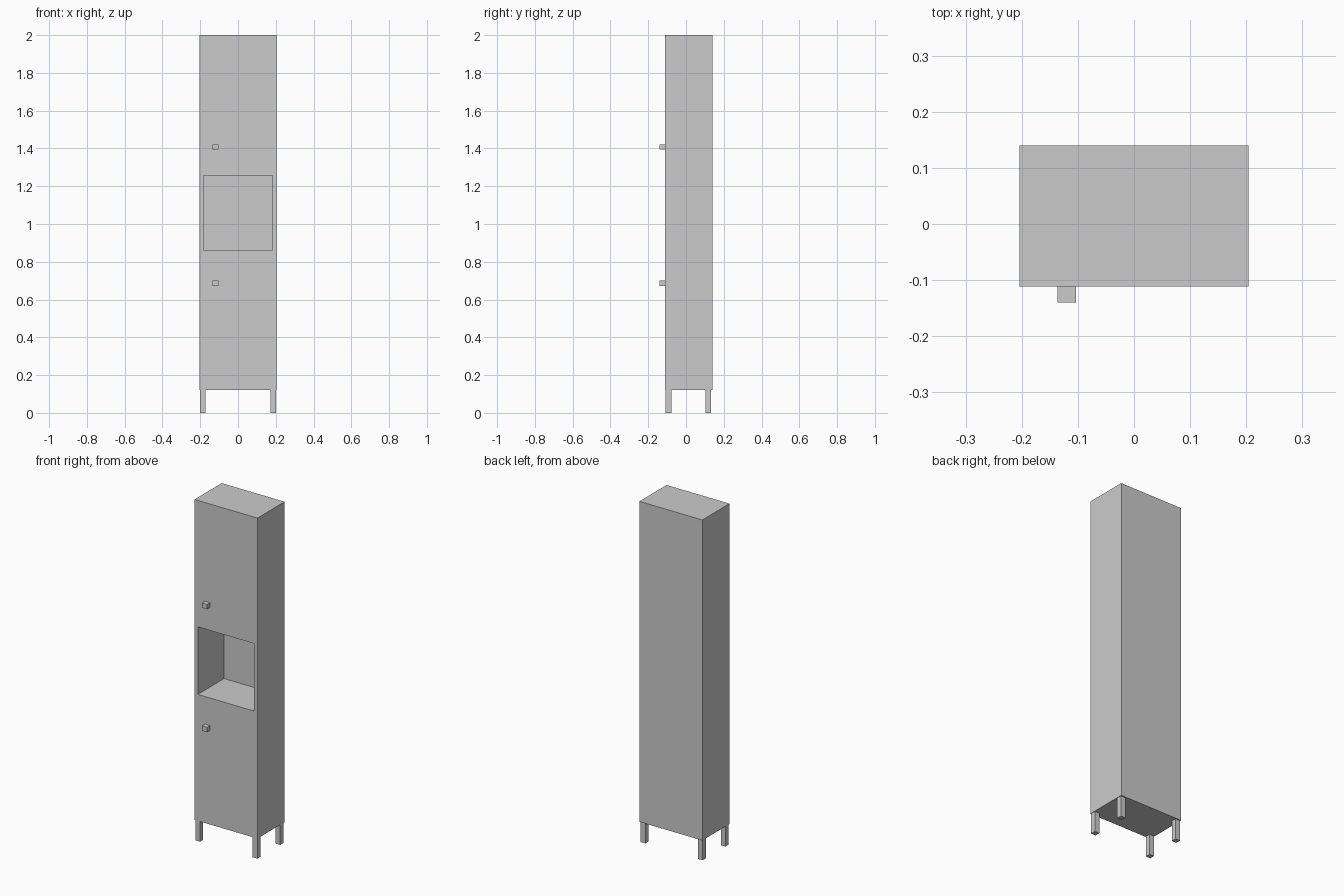
import bpy
import bmesh
from mathutils import Vector

if "Cube" in bpy.data.objects:
    bpy.data.objects.remove(bpy.data.objects["Cube"])


def finish(name, bm):
    bmesh.ops.recalc_face_normals(bm, faces=bm.faces)
    mesh = bpy.data.meshes.new(name)
    bm.to_mesh(mesh)
    bm.free()
    obj = bpy.data.objects.new(name, mesh)
    bpy.context.collection.objects.link(obj)
    return obj


def box_bm(lo, hi):
    bm = bmesh.new()
    bmesh.ops.create_cube(bm, size=1)
    for v in bm.verts:
        v.co = Vector([l + (c + 0.5) * (h - l) for c, l, h in zip(v.co, lo, hi)])
    return bm


# Tall cabinet body with an open niche pushed in from the front
bm = box_bm((-0.204, -0.111, 0.12), (0.204, 0.14, 2.0))
front = min(bm.faces, key=lambda f: f.calc_center_median().y)
bmesh.ops.inset_region(bm, faces=[front], thickness=0.02)
for v in front.verts:
    v.co.x = 0.183 if v.co.x > 0 else -0.183
    v.co.z = 1.258 if v.co.z > 1 else 0.862
result = bmesh.ops.extrude_discrete_faces(bm, faces=[front])
for v in result["faces"][0].verts:
    v.co.y = 0.132
finish("cabinet_body", bm)

# Square door knobs
for name, z in (("upper_door_knob", 1.408), ("lower_door_knob", 0.687)):
    finish(name, box_bm((-0.136, -0.14, z - 0.014), (-0.103, -0.111, z + 0.014)))

# Four square legs
for depth, y in (("front", -0.093), ("back", 0.118)):
    for side, x in (("left", -0.186), ("right", 0.186)):
        finish(f"{depth}_{side}_leg",
               box_bm((x - 0.015, y - 0.015, 0), (x + 0.015, y + 0.015, 0.12)))
